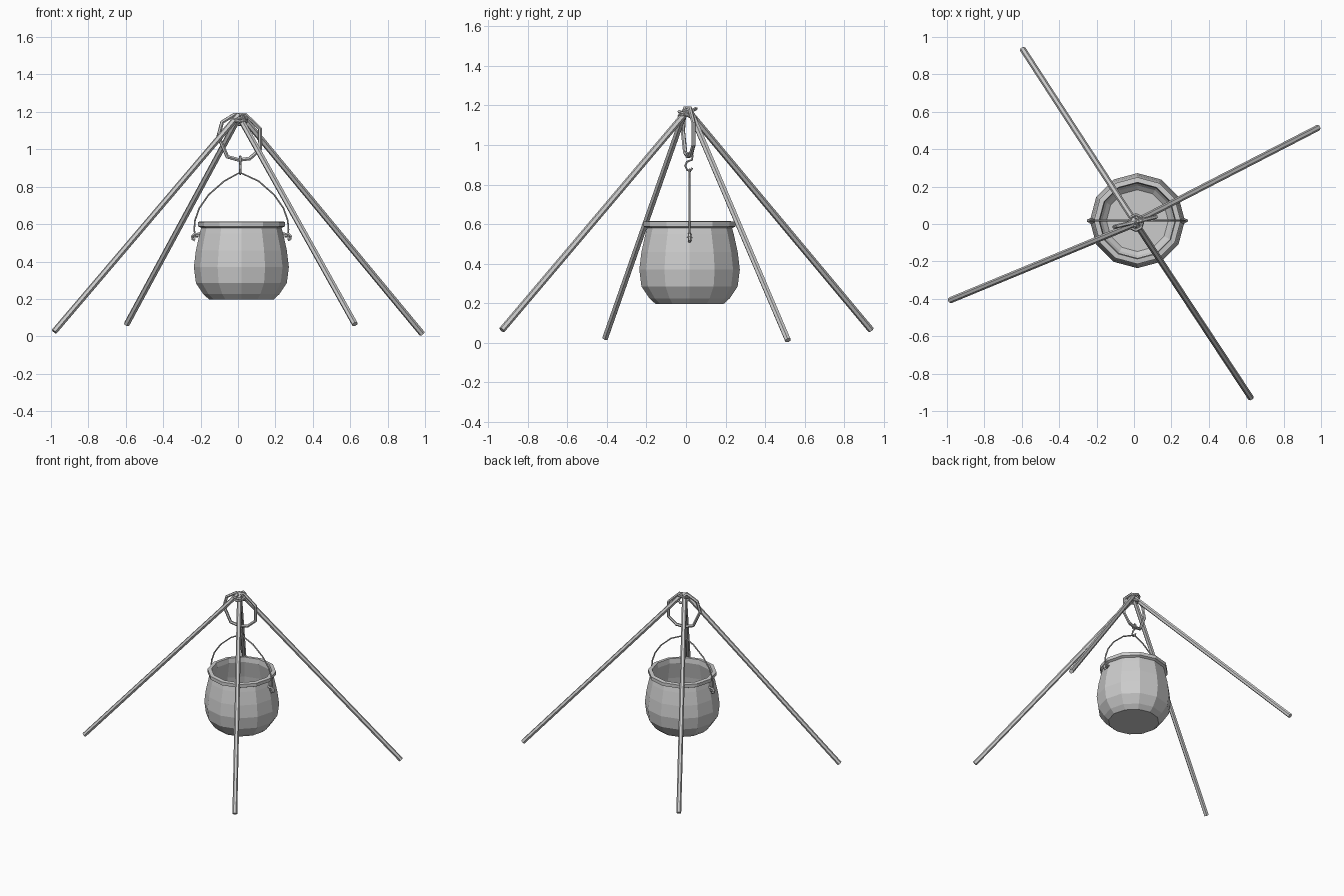
import bpy, bmesh
from math import cos, sin, pi, radians
from mathutils import Vector

if "Cube" in bpy.data.objects:
    bpy.data.objects.remove(bpy.data.objects["Cube"])

CX, CY = 0.018, 0.018  # pot axis


def tube(name, pts, r, closed=False, res=1):
    """Flat-shaded tube along a path, converted to a mesh."""
    cu = bpy.data.curves.new(name, 'CURVE')
    cu.dimensions = '3D'
    cu.bevel_depth = r
    cu.bevel_resolution = res
    cu.use_fill_caps = not closed
    sp = cu.splines.new('POLY')
    sp.points.add(len(pts) - 1)
    for p, co in zip(sp.points, pts):
        p.co = (*co, 1)
    sp.use_cyclic_u = closed
    sp.use_smooth = False
    ob = bpy.data.objects.new(name, cu)
    bpy.context.collection.objects.link(ob)
    return ob


def lathe(name, profile, n, centre):
    """Revolve an (r, z) profile; the r = 0 ends become flat caps."""
    bm = bmesh.new()
    rings = [[bm.verts.new((r * cos(2 * pi * i / n), r * sin(2 * pi * i / n), z))
              for i in range(n)] for r, z in profile]
    for a, b in zip(rings, rings[1:]):
        for i in range(n):
            j = (i + 1) % n
            bm.faces.new((a[i], a[j], b[j], b[i]))
    bm.faces.new(rings[0][::-1])
    bm.faces.new(rings[-1])
    me = bpy.data.meshes.new(name)
    bm.to_mesh(me)
    bm.free()
    ob = bpy.data.objects.new(name, me)
    ob.location = centre
    bpy.context.collection.objects.link(ob)
    return ob


# Four poles leaning together at the top
poles = [
    ("left_pole", (-0.983, -0.408, 0.025), (0.005, 0.0, 1.185)),
    ("right_pole", (0.985, 0.515, 0.013), (0.015, 0.015, 1.185)),
    ("back_pole", (-0.595, 0.935, 0.065), (0.012, 0.0, 1.185)),
    ("front_pole", (0.625, -0.93, 0.065), (0.0, 0.018, 1.185)),
]
for name, foot, top in poles:
    tube(name, [foot, top], 0.0165)

# Pot: outside up, over the rim, then down the inside
lathe("pot", [
    (0.172, 0.197), (0.203, 0.225), (0.243, 0.285), (0.254, 0.37),
    (0.243, 0.46), (0.223, 0.55), (0.215, 0.58),
    (0.232, 0.588), (0.232, 0.612), (0.205, 0.615),
    (0.200, 0.58), (0.226, 0.46), (0.237, 0.37),
    (0.226, 0.29), (0.188, 0.235), (0.165, 0.215)], 12, (CX, CY, 0))

# Hooked ears on both sides of the pot
for side, s in (("left", -1), ("right", 1)):
    ear = [(0.212, 0.552), (0.232, 0.546), (0.252, 0.545), (0.263, 0.535),
           (0.260, 0.521), (0.248, 0.515)]
    tube(side + "_ear", [(CX + s * r, CY, z) for r, z in ear], 0.009)
    tube(side + "_eye", [(CX + s * (0.246 + 0.012 * cos(a * pi / 3)),
                          CY + 0.012 * sin(a * pi / 3), 0.533)
                         for a in range(6)], 0.005, True)

# Wire bail handle
half = [(0.246, 0.53), (0.252, 0.57), (0.248, 0.62), (0.225, 0.685),
        (0.175, 0.757), (0.092, 0.83)]
bail = [(CX - r, CY, z) for r, z in half] + [(0.01, CY, 0.876)]
bail += [(CX + r, CY, z) for r, z in reversed(half)]
tube("bail_handle", bail, 0.005)

# S-hook between rope and handle
hook = [(0.002, 0.935), (0.004, 0.955), (0.020, 0.962), (0.034, 0.948),
        (0.030, 0.925), (0.005, 0.915), (-0.004, 0.895), (0.006, 0.873),
        (0.022, 0.868), (0.032, 0.884)]
tube("s_hook", [(0.012, y, z) for y, z in hook], 0.006)

# Rope loop hung from the pole crossing
loop = [(-0.02, 1.185), (-0.085, 1.145), (-0.105, 1.07), (-0.057, 0.96),
        (0.005, 0.943), (0.062, 0.95), (0.118, 1.0), (0.118, 1.11), (0.04, 1.185)]
tube("rope_loop", [(u, 0.012 + 0.24 * (u - 0.01), z) for u, z in loop], 0.011, True)

# Lashing wrapped around the crossing
for k, (z, tilt) in enumerate(((1.165, 0.35), (1.15, -0.35))):
    pts = []
    for i in range(8):
        a = 2 * pi * i / 8
        pts.append((0.01 + 0.036 * cos(a), 0.008 + 0.042 * sin(a),
                    z + tilt * 0.05 * sin(a)))
    tube("lashing_%d" % (k + 1), pts, 0.009, True)
